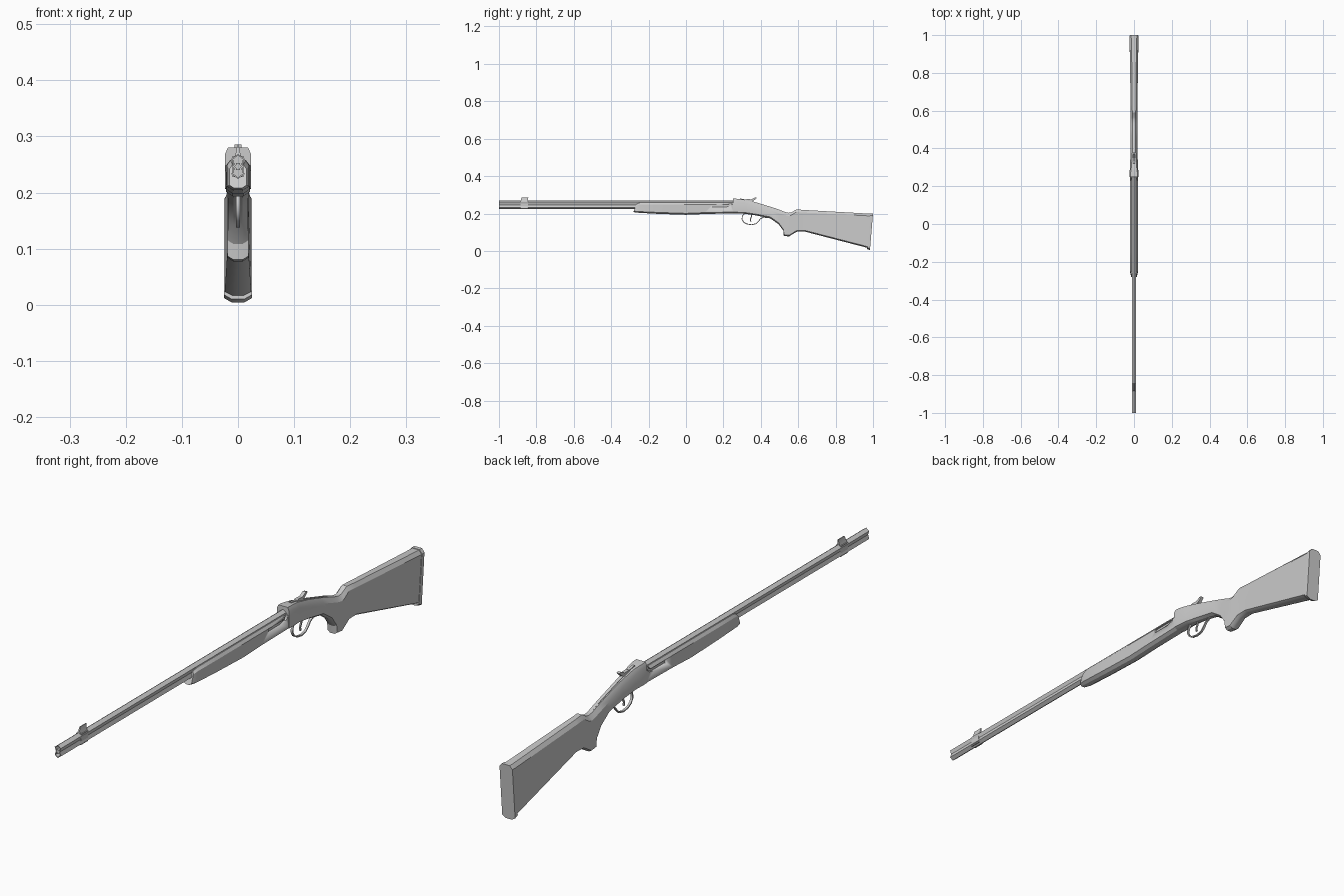
import bpy, bmesh, math


def finish(name, bm, angle=30):
    bmesh.ops.recalc_face_normals(bm, faces=bm.faces)
    me = bpy.data.meshes.new(name)
    bm.to_mesh(me)
    bm.free()
    ob = bpy.data.objects.new(name, me)
    bpy.context.collection.objects.link(ob)
    bpy.ops.object.select_all(action='DESELECT')
    ob.select_set(True)
    bpy.context.view_layer.objects.active = ob
    bpy.ops.object.shade_smooth_by_angle(angle=math.radians(angle))
    return ob


def skin(name, rings, angle=30):
    bm = bmesh.new()
    loops = [[bm.verts.new(p) for p in r] for r in rings]
    n = len(loops[0])
    for a, b in zip(loops, loops[1:]):
        for i in range(n):
            j = (i + 1) % n
            bm.faces.new((a[i], a[j], b[j], b[i]))
    bm.faces.new(loops[0])
    bm.faces.new(loops[-1][::-1])
    return finish(name, bm, angle)


def loft(name, sections):
    # section: y at top, y at bottom, z top, z bottom, half widths (side, top), chamfers (top, bottom)
    rings = []
    for yt, yb, zt, zb, w, a, ct, cb in sections:
        half = [(a, zt), (w, zt - ct), (w, zb + cb), (w * 0.45, zb + cb * 0.35)]
        pts = half + [(-x, z) for x, z in half[::-1]]
        rings.append([(x, yb + (yt - yb) * (z - zb) / (zt - zb), z) for x, z in pts])
    return skin(name, rings)


def plate(name, profile, x0, x1):
    return skin(name, [[(x, y, z) for y, z in profile] for x in (x0, x1)])


def barrel(name, z, r, up):
    def ring(y, rad):
        return [(rad * math.sin(i * math.tau / 5), y, z + up * rad * math.cos(i * math.tau / 5))
                for i in range(5)]
    # outer tube, muzzle lip and short bore
    skin(name, [ring(0.26, r), ring(-1, r), ring(-1, r * 0.75), ring(-0.96, r * 0.75)], 20)


# Barrels, web between them and front sight
barrel("upper_barrel", 0.2565, 0.0125, 1)
barrel("lower_barrel", 0.2365, 0.0125, -1)
plate("barrel_web", [(-1, 0.24), (0.25, 0.24), (0.25, 0.253), (-1, 0.253)], -0.004, 0.004)
plate("sight_band", [(-0.885, 0.228), (-0.845, 0.228), (-0.845, 0.265), (-0.885, 0.265)], -0.0095, 0.0095)
skin("front_sight", [[(-h, y0, z), (h, y0, z), (h, y1, z), (-h, y1, z)] for h, y0, y1, z in
                     [(0.007, -0.885, -0.845, 0.262), (0.003, -0.883, -0.845, 0.274),
                      (0.0012, -0.878, -0.843, 0.287)]])

# Fore end with a slot in each side
fore = loft("fore_end", [
    (-0.265, -0.283, 0.250, 0.205, 0.015, 0.010, 0.008, 0.008),
    (-0.245, -0.262, 0.258, 0.201, 0.020, 0.014, 0.010, 0.010),
    (-0.15, -0.15, 0.258, 0.194, 0.021, 0.014, 0.010, 0.012),
    (0.0, 0.0, 0.258, 0.189, 0.021, 0.014, 0.010, 0.012),
    (0.10, 0.10, 0.258, 0.193, 0.021, 0.014, 0.010, 0.012),
    (0.255, 0.255, 0.258, 0.198, 0.022, 0.014, 0.010, 0.010)])
for s in (-1, 1):
    cut = plate("slot_cutter", [(0.14, 0.234), (0.21, 0.234), (0.235, 0.240), (0.248, 0.256),
                                (0.248, 0.27), (0.24, 0.27), (0.228, 0.248), (0.14, 0.248)],
                s * 0.0145, s * 0.04)
    cut.hide_render = True
    mod = fore.modifiers.new("slot", 'BOOLEAN')
    mod.operation = 'DIFFERENCE'
    mod.object = cut
    bpy.context.view_layer.objects.active = fore
    bpy.ops.object.modifier_apply(modifier=mod.name)
    bpy.data.objects.remove(cut)

# Receiver, wrist, grip and butt as one flowing body
loft("receiver_and_stock", [
    (0.25, 0.25, 0.280, 0.198, 0.0235, 0.018, 0.012, 0.010),
    (0.27, 0.27, 0.279, 0.197, 0.0235, 0.018, 0.012, 0.010),
    (0.31, 0.31, 0.274, 0.196, 0.021, 0.013, 0.016, 0.010),
    (0.38, 0.37, 0.256, 0.187, 0.0185, 0.009, 0.018, 0.010),
    (0.45, 0.45, 0.235, 0.170, 0.018, 0.008, 0.018, 0.012),
    (0.50, 0.495, 0.219, 0.138, 0.018, 0.008, 0.018, 0.012),
    (0.53, 0.520, 0.208, 0.105, 0.0185, 0.008, 0.016, 0.010),
    (0.55, 0.522, 0.204, 0.077, 0.019, 0.008, 0.016, 0.010),
    (0.565, 0.550, 0.207, 0.074, 0.019, 0.008, 0.016, 0.010),
    (0.59, 0.592, 0.222, 0.099, 0.018, 0.009, 0.014, 0.010),
    (0.63, 0.635, 0.219, 0.100, 0.018, 0.010, 0.014, 0.010),
    (0.988, 0.970, 0.199, 0.013, 0.0235, 0.013, 0.012, 0.010)])
loft("butt_pad", [
    (0.986, 0.968, 0.201, 0.006, 0.025, 0.015, 0.012, 0.012),
    (1.0, 0.983, 0.201, 0.0, 0.025, 0.015, 0.012, 0.012)])

# Top lever and tang
plate("top_tang", [(0.29, 0.27), (0.29, 0.280), (0.33, 0.273), (0.40, 0.252), (0.48, 0.2275),
                   (0.52, 0.212), (0.48, 0.215), (0.40, 0.242)], -0.0045, 0.0045)
plate("top_lever", [(0.31, 0.268), (0.325, 0.277), (0.35, 0.276), (0.368, 0.286), (0.378, 0.284),
                    (0.366, 0.272), (0.35, 0.262)], -0.006, 0.006)


# Trigger guard and trigger as thin bent strips
def strip(name, path, hw, t):
    rings = []
    for i, (y, z) in enumerate(path):
        a, b = path[max(i - 1, 0)], path[min(i + 1, len(path) - 1)]
        dy, dz = b[0] - a[0], b[1] - a[1]
        d = math.hypot(dy, dz)
        ny, nz = -dz / d * t, dy / d * t
        rings.append([(-hw, y + ny, z + nz), (hw, y + ny, z + nz), (hw, y - ny, z - nz), (-hw, y - ny, z - nz)])
    skin(name, rings, 40)


strip("trigger_guard", [(0.315, 0.203), (0.302, 0.188), (0.299, 0.170), (0.308, 0.154), (0.325, 0.144),
                        (0.350, 0.140), (0.373, 0.145), (0.387, 0.158), (0.398, 0.172), (0.415, 0.180),
                        (0.435, 0.179)], 0.004, 0.0022)
strip("trigger", [(0.352, 0.200), (0.350, 0.182), (0.344, 0.170), (0.346, 0.158)], 0.0025, 0.003)
